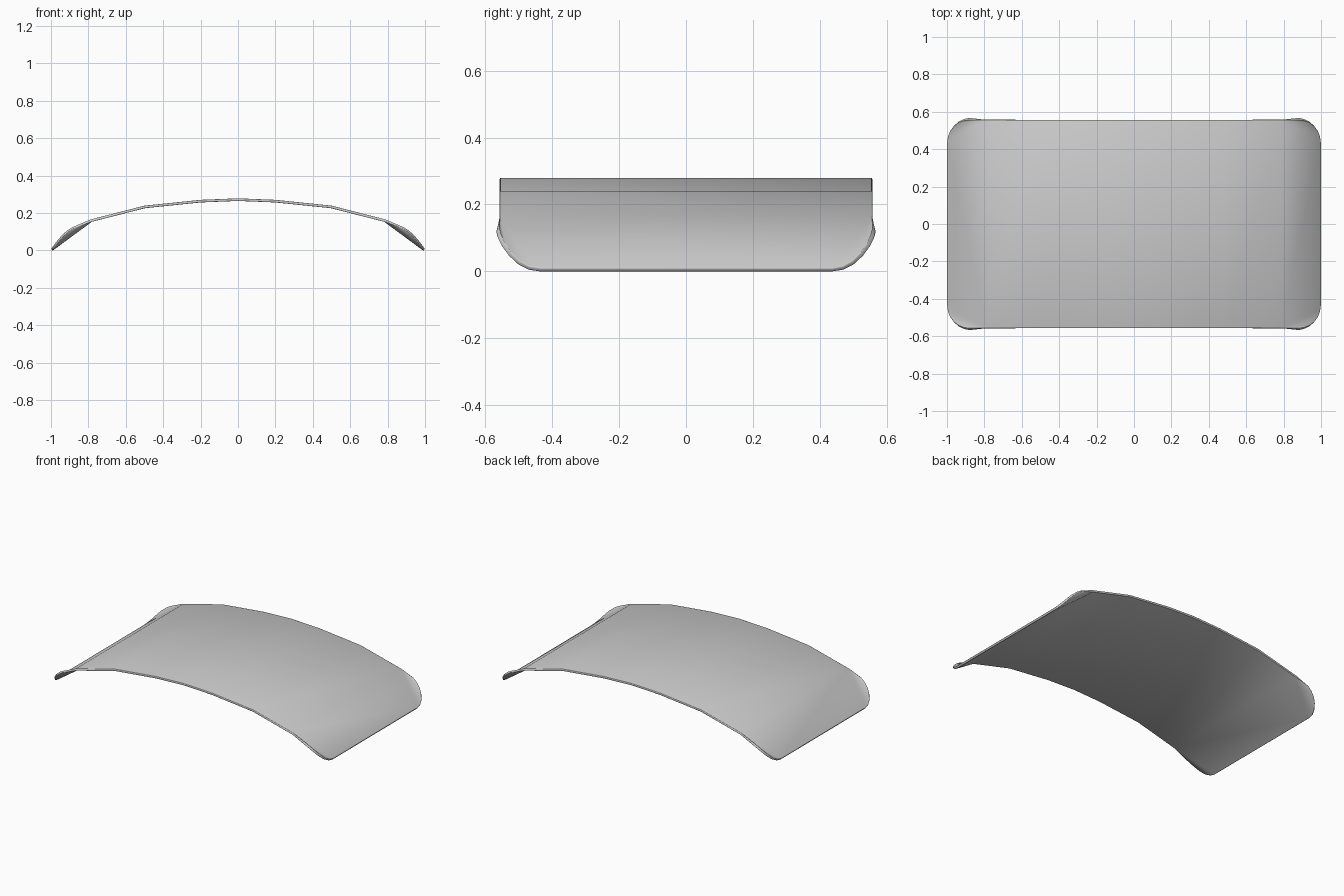
import bpy, bmesh, math

if "Cube" in bpy.data.objects:
    bpy.data.objects.remove(bpy.data.objects["Cube"])

HALF_Y = 0.557      # half depth of the panel
RADIUS = 0.12       # plan radius of the rounded corners
THICK = 0.014
PROFILE = [(0, .283), (.2, .275), (.5, .244), (.8, .167), (.85, .147),
           (.9, .122), (.95, .080), (1.0, .014)]


def height(x):
    """Arch height at x, read from the profile."""
    x = min(abs(x), 1.0)
    for (x0, z0), (x1, z1) in zip(PROFILE, PROFILE[1:]):
        if x <= x1:
            return z0 + (z1 - z0) * (x - x0) / (x1 - x0)
    return PROFILE[-1][1]


bm = bmesh.new()


def vert(x, y):
    return bm.verts.new((x, y, height(x)))


# Arched middle strips
stations = [-.8, -.5, -.2, 0, .2, .5, .8]
rows = [(vert(x, -HALF_Y), vert(x, HALF_Y)) for x in stations]
for (a, b), (c, d) in zip(rows, rows[1:]):
    bm.faces.new((a, c, d, b))

# End flaps: flat centre with fanned, upswept rounded corners
for side, (front, back) in ((-1, rows[0]), (1, rows[-1])):
    rims = []
    for sy, hub in ((-1, front), (1, back)):
        arc = []
        for i in range(7):
            t = math.radians(90 - 15 * i)
            arc.append(vert(side * (1 - RADIUS + RADIUS * math.cos(t)),
                            sy * (HALF_Y - RADIUS + RADIUS * math.sin(t))))
        for p, q in zip(arc, arc[1:]):
            bm.faces.new((hub, p, q))
        rims.append(arc[-1])
    bm.faces.new((front, rims[0], rims[1]))
    bm.faces.new((front, rims[1], back))

bmesh.ops.recalc_face_normals(bm, faces=bm.faces)
if sum(f.normal.z for f in bm.faces) < 0:
    bmesh.ops.reverse_faces(bm, faces=bm.faces)

mesh = bpy.data.meshes.new("curved_panel")
bm.to_mesh(mesh)
bm.free()
panel = bpy.data.objects.new("curved_panel", mesh)
bpy.context.collection.objects.link(panel)
bpy.context.view_layer.objects.active = panel
panel.select_set(True)

# Sheet thickness with a softened rim
solid = panel.modifiers.new("thickness", 'SOLIDIFY')
solid.thickness = THICK
solid.offset = -1
bpy.ops.object.modifier_apply(modifier=solid.name)
bev = panel.modifiers.new("soft_rim", 'BEVEL')
bev.width = 0.003
bev.segments = 2
bev.limit_method = 'ANGLE'
bev.angle_limit = math.radians(60)
bpy.ops.object.modifier_apply(modifier=bev.name)
bpy.ops.object.shade_smooth_by_angle(angle=math.radians(50))

# Rest on the ground
low = min(v.co.z for v in panel.data.vertices)
for v in panel.data.vertices:
    v.co.z -= low
